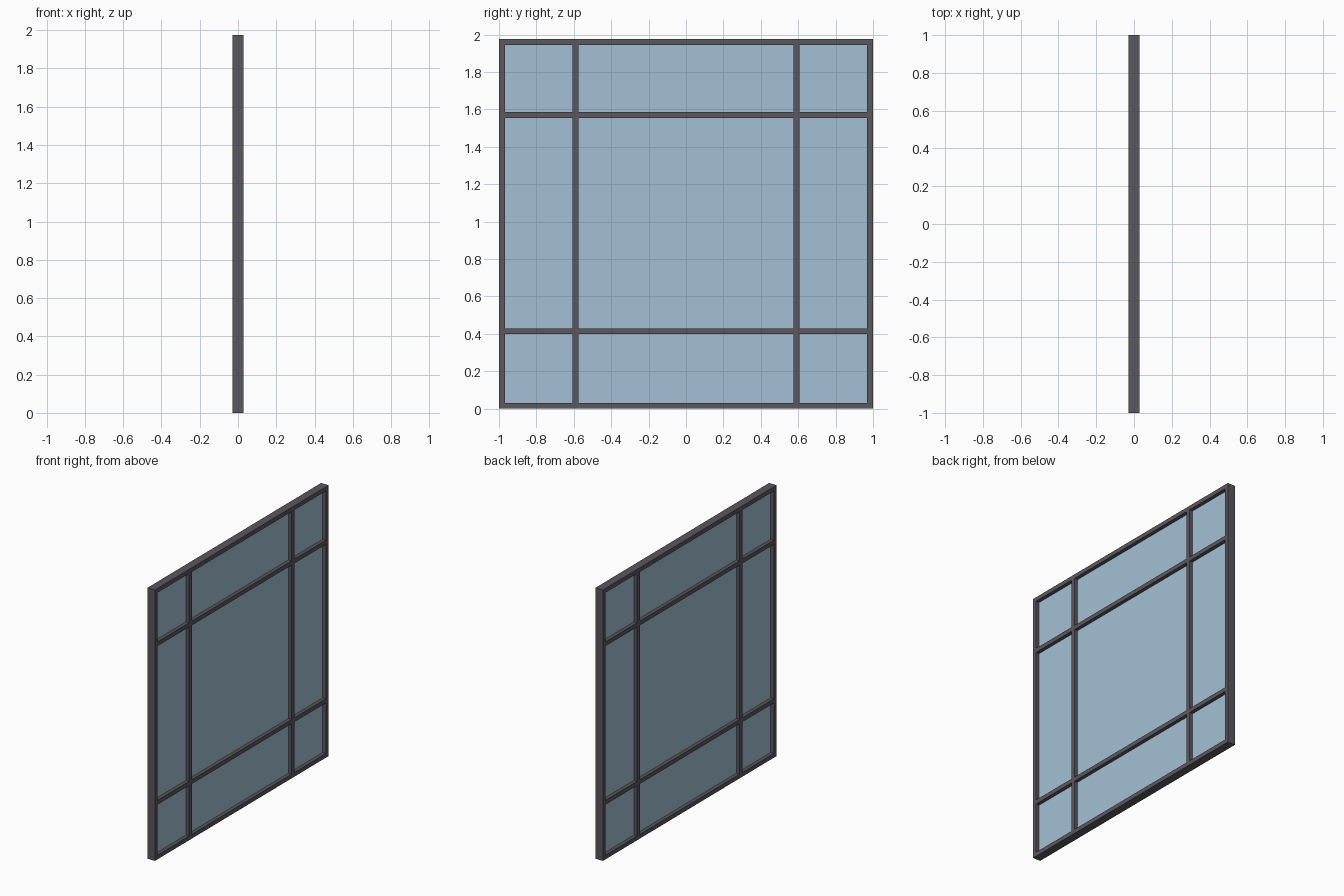
import bpy

if "Cube" in bpy.data.objects:
    bpy.data.objects.remove(bpy.data.objects["Cube"])


def material(name, color):
    m = bpy.data.materials.new(name)
    m.diffuse_color = (*color, 1)
    m.use_nodes = True
    m.node_tree.nodes["Principled BSDF"].inputs["Base Color"].default_value = m.diffuse_color
    return m


frame_mat = material("dark grey frame", (0.105, 0.095, 0.112))
glass_mat = material("pale blue glass", (0.37, 0.53, 0.67))


def box(name, lo, hi, mat):
    """Axis-aligned box between two corners."""
    bpy.ops.mesh.primitive_cube_add(
        size=1, location=[(a + b) / 2 for a, b in zip(lo, hi)])
    ob = bpy.context.object
    ob.name = name
    ob.scale = [b - a for a, b in zip(lo, hi)]
    bpy.ops.object.transform_apply(location=False, rotation=False, scale=True)
    ob.data.materials.append(mat)


H = 1.975    # height
W = 0.031    # bar width
D = 0.03     # half depth

# Outer frame: two posts, with rails between them
for side, y in (("left", -1), ("right", 1 - W)):
    box(side + "_post", (-D, y, 0), (D, y + W, H), frame_mat)
for name, z in (("bottom_rail", 0), ("top_rail", H - W)):
    box(name, (-D, -1 + W, z), (D, 1 - W, z + W), frame_mat)

# Glazing bars: full-height verticals, horizontals in three pieces
vertical = 0.591
for side, y in (("left", -vertical), ("right", vertical)):
    box(side + "_glazing_bar", (-D, y - W / 2, W), (D, y + W / 2, H - W), frame_mat)
spans = [(-1 + W, -vertical - W / 2),
         (-vertical + W / 2, vertical - W / 2),
         (vertical + W / 2, 1 - W)]
for row, z in (("lower", 0.414), ("upper", 1.57)):
    for a, b in spans:
        box(row + "_cross_bar", (-D, a, z - W / 2), (D, b, z + W / 2), frame_mat)

# Single glass sheet in the middle of the frame
box("glass_pane", (-0.004, -1 + W / 2, W / 2), (0.004, 1 - W / 2, H - W / 2), glass_mat)
